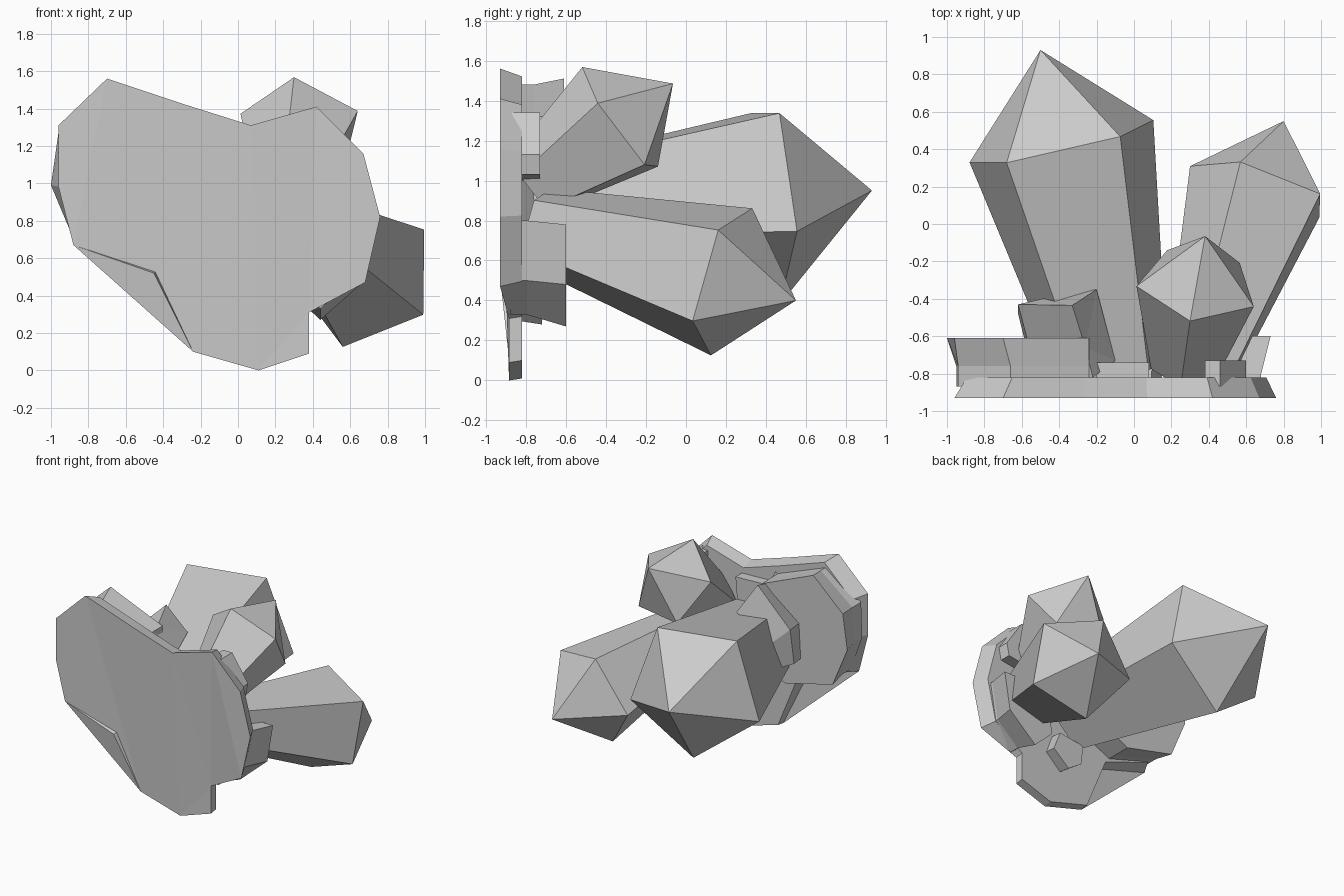
import bpy, bmesh, math
from mathutils import Vector, Matrix

if "Cube" in bpy.data.objects:
    bpy.data.objects.remove(bpy.data.objects["Cube"])


def finish(name, bm):
    bmesh.ops.recalc_face_normals(bm, faces=bm.faces[:])
    me = bpy.data.meshes.new(name)
    bm.to_mesh(me)
    bm.free()
    ob = bpy.data.objects.new(name, me)
    bpy.context.collection.objects.link(ob)
    return ob


def bridge(bm, a, b):
    n = len(a)
    for i in range(n):
        j = (i + 1) % n
        bm.faces.new((a[i], a[j], b[j], b[i]))


def loft(name, sections):
    """Join equal-length closed rings of 3D points and cap both ends."""
    bm = bmesh.new()
    rings = [[bm.verts.new(p) for p in s] for s in sections]
    for a, b in zip(rings, rings[1:]):
        bridge(bm, a, b)
    caps = [bm.faces.new(rings[0]), bm.faces.new(rings[-1])]
    bmesh.ops.triangulate(bm, faces=caps)
    return finish(name, bm)


def at_y(y, pts):
    return [(x, y, z) for x, z in pts]


def crystal(name, centre, tip, corner, length, taper):
    """Five-sided tapered shaft with a pyramid point."""
    c, t = Vector(centre), Vector(tip)
    axis = (t - c).normalized()
    r = Vector(corner) - c
    r -= axis * r.dot(axis)
    bm = bmesh.new()
    low, high = [], []
    for i in range(5):
        d = Matrix.Rotation(math.tau * i / 5, 3, axis) @ r
        high.append(bm.verts.new(c + d))
        low.append(bm.verts.new(c - axis * length + d * taper))
    bridge(bm, low, high)
    bm.faces.new(low)
    top = bm.verts.new(t)
    for i in range(5):
        bm.faces.new((high[i], high[(i + 1) % 5], top))
    return finish(name, bm)


# Crystals
crystal("large_crystal", (-.385, .43, .91), (-.5, .93, .95), (-.39, .45, .38), 1.27, .57)
crystal("right_crystal", (.683, .192, .502), (.80, .55, .40), (.57, .335, .86), 1.02, .53)
crystal("small_crystal", (.339, -.328, 1.295), (.38, -.065, 1.485), (.30, -.515, 1.57), .55, .55)

# Rock plate: wide front, narrower back
outline = [(-.70, 1.56), (-.28, 1.42), (.07, 1.31), (.42, 1.41), (.67, 1.16), (.76, .82),
           (.68, .47), (.38, .31), (.38, .09), (.11, 0), (-.24, .10), (-.45, .52),
           (-.88, .67), (-.96, .98), (-.96, 1.31)]
front = [(x, -.93 if z > .45 else -.885, z) for x, z in outline]
back = [(x * .93, -.82, .9 + (z - .9) * .94) if z > .45 else (x, -.82, z + .01)
        for x, z in outline]
loft("rock_plate", [front, back])

# Raised left lobe with a waist
waist = [(-.66, 1.48), (-.94, 1.26), (-.95, .98), (-.85, .70), (-.45, .58), (-.2, .7), (-.24, 1.32)]
rim = [(-.70, 1.51), (-.96, 1.27), (-1.0, .99), (-.87, .68), (-.45, .58), (-.2, .7), (-.24, 1.32)]
loft("left_lobe", [at_y(-.87, waist), at_y(-.76, waist), at_y(-.61, rim)])

# Raised right lobe
waist = [(.68, .80), (.63, .50), (.44, .33), (.28, .45), (.32, .80)]
rim = [(.73, .78), (.68, .48), (.44, .27), (.28, .42), (.32, .78)]
loft("right_lobe", [at_y(-.88, waist), at_y(-.80, waist), at_y(-.60, rim)])

# Collar wrapped round the large crystal: cross-sections along the arc
loft("crystal_collar", [
    [(-.22, -.82, 1.33), (-.26, -.66, 1.31), (-.33, -.435, 1.40), (-.20, -.35, 1.18), (-.10, -.73, 1.08)],
    [(-.50, -.82, 1.10), (-.57, -.62, 1.09), (-.62, -.43, 1.12), (-.49, -.40, 1.00), (-.35, -.73, .98)],
    [(-.52, -.82, .80), (-.58, -.64, .81), (-.62, -.48, .83), (-.49, -.44, .77), (-.36, -.73, .76)]])

# Small steps on the back of the plate
for name, y, pts in [
        ("middle_step", -.74, [(-.20, 1.25), (.08, 1.24), (.06, 1.0), (-.15, 1.0)]),
        ("right_step", -.73, [(.38, 1.34), (.46, 1.34), (.60, 1.13), (.58, 1.03), (.38, 1.0)])]:
    loft(name, [at_y(-.87, pts), at_y(y, pts)])

# Thin chips near the lower edge
chip = [(-.12, .52), (.10, .55), (.16, .40), (.02, .28), (-.10, .36)]
loft("lower_chip", [at_y(-.85, [(x * .9, z + .02) for x, z in chip]), at_y(-.72, chip)])
